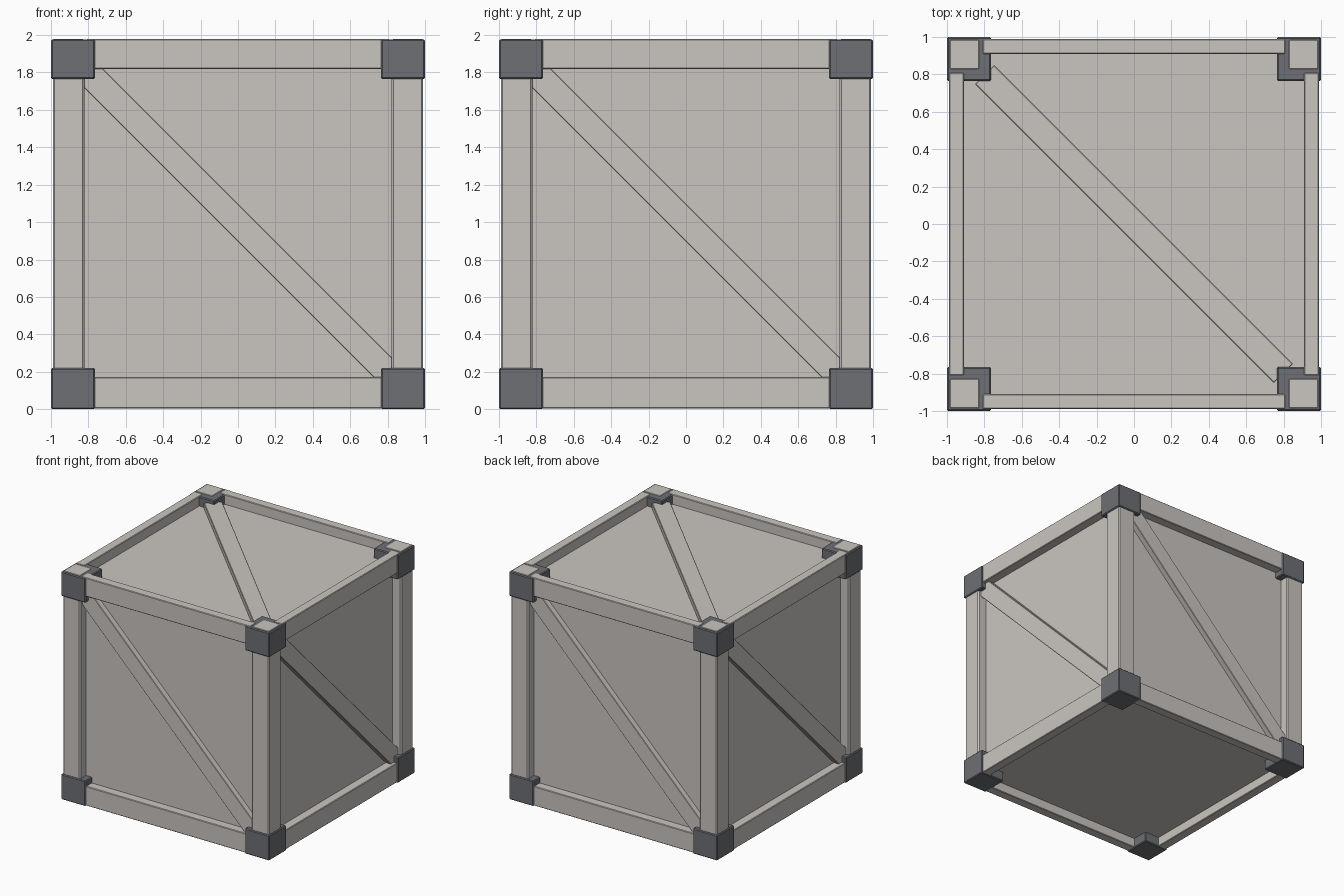
import bpy
import math
from mathutils import Matrix, Vector

if "Cube" in bpy.data.objects:
    bpy.data.objects.remove(bpy.data.objects["Cube"], do_unlink=True)


def make_material(name, colour):
    mat = bpy.data.materials.new(name)
    mat.use_nodes = True
    mat.diffuse_color = colour
    mat.node_tree.nodes["Principled BSDF"].inputs["Base Color"].default_value = colour
    return mat


pale = make_material("pale warm grey", (0.59, 0.56, 0.53, 1))
dark = make_material("dark slate grey", (0.153, 0.16, 0.178, 1))


def box(name, low, high, mat, bevel=0.006, turn=None):
    """Bevelled box between two corners, optionally moved by a matrix."""
    low, high = Vector(low), Vector(high)
    bpy.ops.mesh.primitive_cube_add(size=1)
    obj = bpy.context.object
    obj.name = name
    place = Matrix.Translation((low + high) / 2) @ Matrix.Diagonal((*(high - low), 1))
    obj.data.transform((turn or Matrix()) @ place)
    obj.data.materials.append(mat)
    if bevel:
        mod = obj.modifiers.new("edge_chamfer", 'BEVEL')
        mod.width = bevel
        mod.segments = 1
    return obj


TOP = 1.98
MID = TOP / 2
OUT = 0.99       # outer face of the frame
PANEL = 0.91     # outer face of the recessed panels
BEAM = 0.168     # width of posts and rails

# Recessed panels form one closed inner body
box("panel_body", (-PANEL, -PANEL, 0.085), (PANEL, PANEL, TOP - 0.085), pale, 0)

# The four sides repeat by quarter turns
for i, side in enumerate(("front", "right", "back", "left")):
    turn = Matrix.Rotation(math.radians(90 * i), 4, 'Z')

    # Corner post
    box(side + "_post", (-OUT, -OUT, 0.004), (BEAM - OUT, BEAM - OUT, TOP), pale, 0.01, turn)

    # Upper and lower rails
    for level, z in (("lower", 0.003), ("upper", TOP - BEAM + 0.006)):
        end = TOP if level == "upper" else z + BEAM
        box(f"{side}_{level}_rail", (-0.81, -OUT, z), (0.81, -PANEL + 0.002, end),
            pale, 0.005, turn)

    # Diagonal brace from upper left to lower right
    tilt = Matrix.Translation((0, 0, MID + 0.007)) @ Matrix.Rotation(math.radians(45), 4, 'Y')
    box(side + "_brace", (-1.13, -PANEL - 0.05, -0.072), (1.13, -PANEL + 0.01, 0.072),
        pale, 0.004, turn @ tilt)

    # Corner brackets wrapping both ends of the post
    for level, z0, z1 in (("lower", 0, 0.22), ("upper", 1.765, TOP - 0.003)):
        box(f"{side}_{level}_bracket", (-1, -1, z0), (-0.765, -0.765, z1), dark, 0.007, turn)

# Diagonal brace on the lid
box("lid_brace", (-1.13, -0.072, TOP - 0.095), (1.13, 0.072, TOP - 0.035), pale, 0.004,
    Matrix.Rotation(math.radians(-45), 4, 'Z'))
